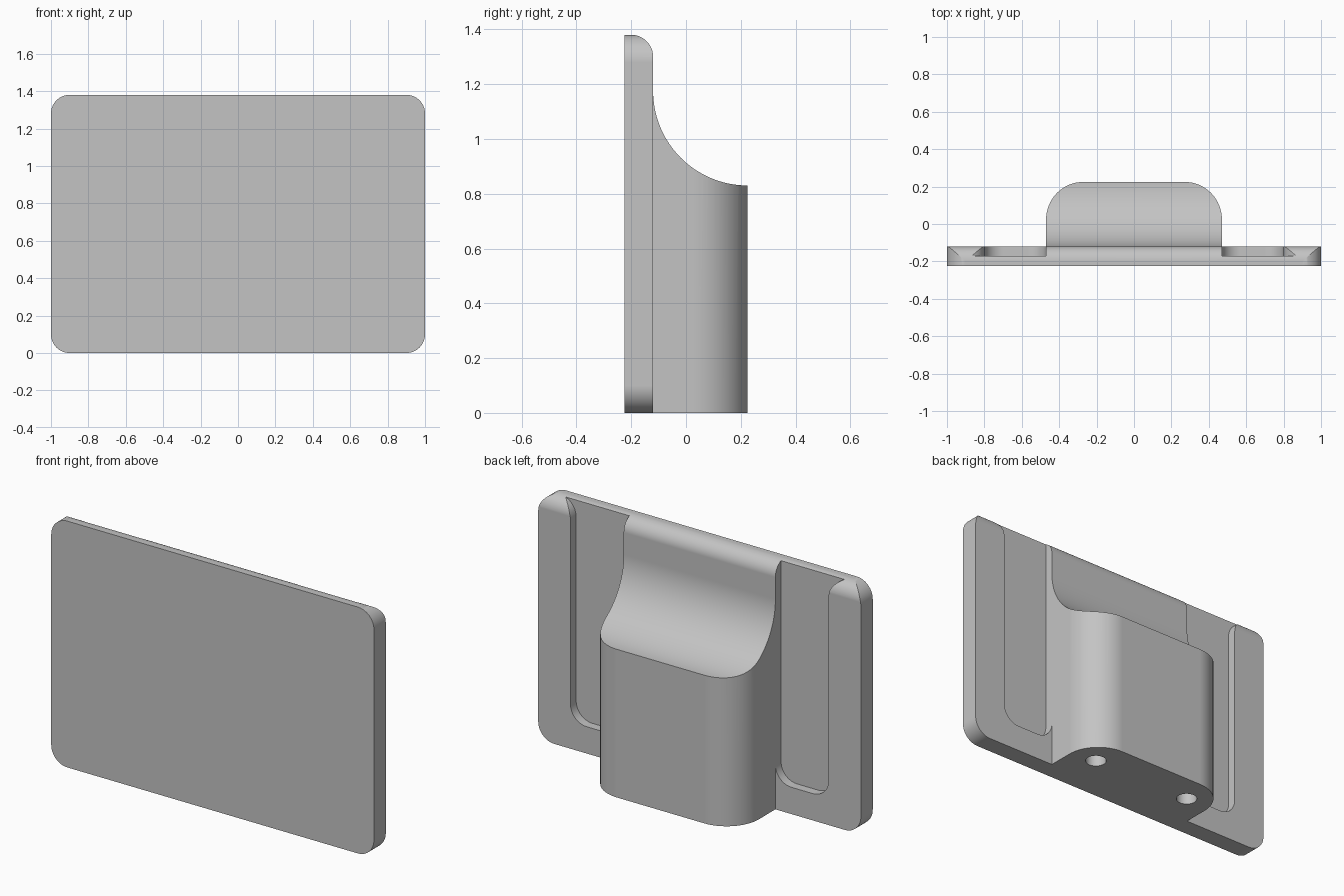
import bpy, bmesh
from math import radians, cos, sin

cube = bpy.data.objects.get("Cube")
if cube:
    bpy.data.objects.remove(cube, do_unlink=True)

# Single plain grey material
grey = bpy.data.materials.new("light_grey")
grey.use_nodes = True
GREY = (0.55, 0.55, 0.55, 1)
grey.diffuse_color = GREY
grey.node_tree.nodes["Principled BSDF"].inputs["Base Color"].default_value = GREY


def arc(cx, cy, r, start, end, steps=16):
    angles = [radians(start + (end - start) * i / steps) for i in range(steps + 1)]
    return [(cx + r * cos(a), cy + r * sin(a)) for a in angles]


def prism(name, outline, axis, low, high):
    """Extrude a 2D outline along one axis between two levels."""
    place = {"x": lambda p, d: (d, p[0], p[1]),
             "y": lambda p, d: (p[0], d, p[1]),
             "z": lambda p, d: (p[0], p[1], d)}[axis]
    bm = bmesh.new()
    a = [bm.verts.new(place(p, low)) for p in outline]
    b = [bm.verts.new(place(p, high)) for p in outline]
    bm.faces.new(a)
    bm.faces.new(b[::-1])
    for i in range(len(a)):
        j = (i + 1) % len(a)
        bm.faces.new((a[i], b[i], b[j], a[j]))
    bmesh.ops.recalc_face_normals(bm, faces=bm.faces)
    mesh = bpy.data.meshes.new(name)
    bm.to_mesh(mesh)
    bm.free()
    mesh.materials.append(grey)
    obj = bpy.data.objects.new(name, mesh)
    bpy.context.collection.objects.link(obj)
    return obj


def select(obj):
    bpy.ops.object.select_all(action="DESELECT")
    obj.select_set(True)
    bpy.context.view_layer.objects.active = obj


def combine(target, tool, operation):
    """Apply a boolean and discard the tool object."""
    select(target)
    mod = target.modifiers.new("boolean", "BOOLEAN")
    mod.operation, mod.solver, mod.object = operation, "EXACT", tool
    bpy.ops.object.modifier_apply(modifier=mod.name)
    bpy.data.objects.remove(tool, do_unlink=True)


FRONT, BACK, FLOOR, DEPTH = -0.225, -0.12, -0.17, 0.225
TOP, CORNER, BOSS = 1.38, 0.1, 0.47
RIB = 0.8            # inner side of the outer ribs
SHELF = 0.83         # height of the boss at its back
SCOOP = DEPTH - BACK
FILLET = 0.08

# Plate with rounded corners
hi, lo, side = TOP - CORNER, CORNER, 1 - CORNER
body = prism("backed_plate",
             arc(side, hi, CORNER, 0, 90) + arc(-side, hi, CORNER, 90, 180)
             + arc(-side, lo, CORNER, 180, 270) + arc(side, lo, CORNER, 270, 360),
             "y", FRONT, BACK)

# Recessed pockets, open at the top, leaving round-topped ribs outside
base = 0.15
pocket = (arc(BOSS + CORNER, base + CORNER, CORNER, 180, 270)
          + arc(RIB - CORNER, base + CORNER, CORNER, 270, 360)
          + arc(side, hi, CORNER, 180, 90)
          + [(side, TOP + 0.1), (BOSS, TOP + 0.1)])
for s in (1, -1):
    combine(body, prism("pocket_cutter", [(s * x, z) for x, z in pocket],
                        "y", FLOOR, 0), "DIFFERENCE")

# Boss with rounded vertical edges
r = 0.2
boss = prism("boss", [(-BOSS, -0.2), (BOSS, -0.2)]
             + arc(BOSS - r, DEPTH - r, r, 0, 90)
             + arc(r - BOSS, DEPTH - r, r, 90, 180), "z", 0, SHELF + SCOOP)
scoop = (arc(DEPTH, SHELF + SCOOP, SCOOP, 180, 270, 32)
         + [(0.5, SHELF), (0.5, TOP + 0.1), (BACK, TOP + 0.1)])
combine(boss, prism("scoop_cutter", scoop, "x", -1.1, 1.1), "DIFFERENCE")
combine(body, boss, "UNION")

# Rounded top back edge
edge = (arc(BACK - FILLET, TOP - FILLET, FILLET, 0, 90)
        + [(BACK - FILLET, TOP + 0.1), (0, TOP + 0.1), (0, TOP - FILLET)])
combine(body, prism("edge_cutter", edge, "x", -1.1, 1.1), "DIFFERENCE")

# Blind holes in the underside of the boss
for s in (1, -1):
    hole = arc(s * 0.315, 0.06, 0.055, 0, 360, 32)[:-1]
    combine(body, prism("hole_cutter", hole, "z", -0.1, 0.5), "DIFFERENCE")

# Smooth curved faces, keep flats flat
select(body)
bpy.ops.object.shade_smooth_by_angle(angle=radians(20))
normals = body.modifiers.new("weighted_normals", "WEIGHTED_NORMAL")
normals.keep_sharp = True
